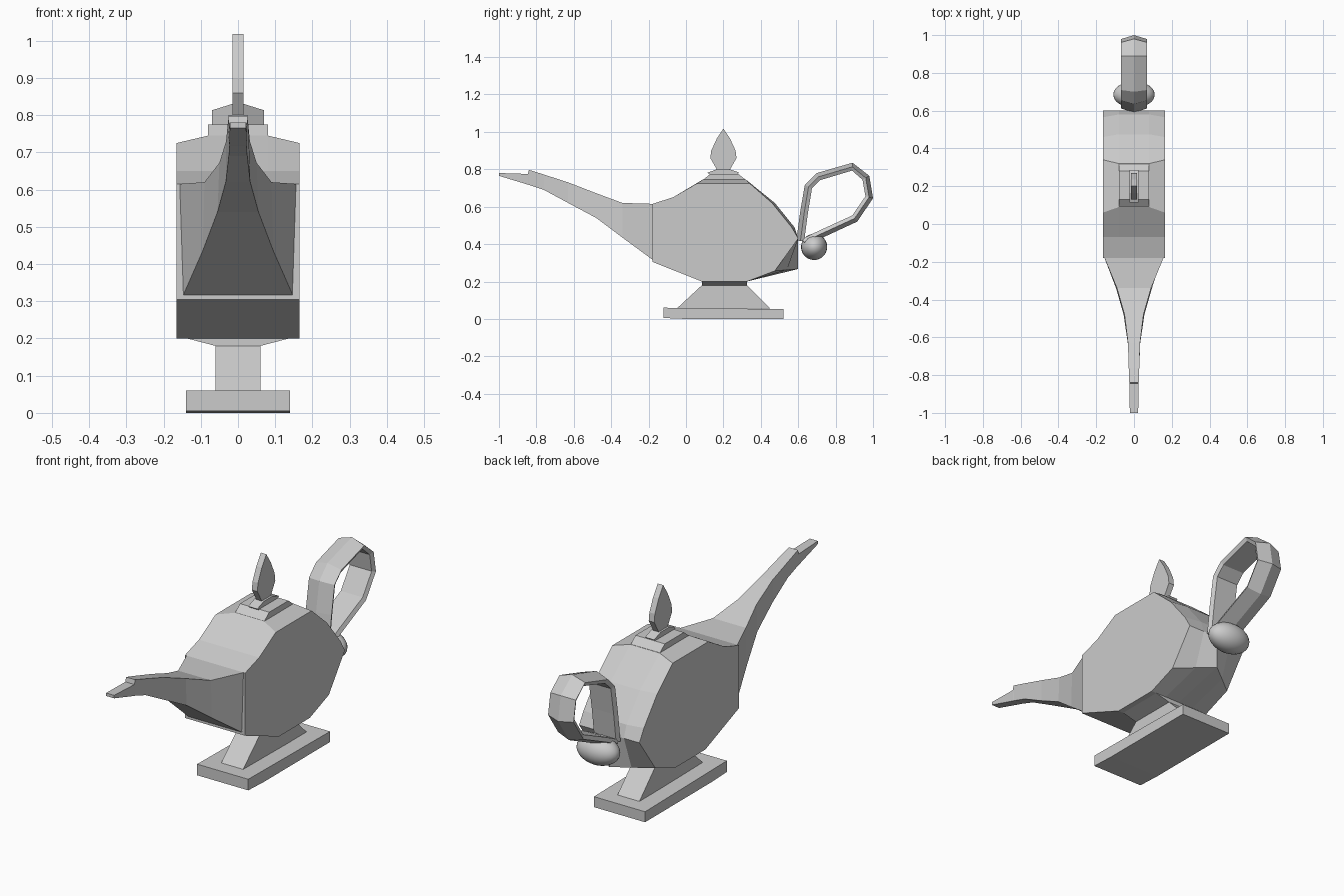
import bpy
import math

cube = bpy.data.objects.get("Cube")
if cube:
    bpy.data.objects.remove(cube)

mat = bpy.data.materials.new("plain grey")
mat.use_nodes = True
GREY = (0.6, 0.6, 0.6, 1)
mat.diffuse_color = GREY
mat.node_tree.nodes["Principled BSDF"].inputs["Base Color"].default_value = GREY


def loft(name, rings, close=False):
    """Join equal-length rings of points into one solid."""
    n, m = len(rings[0]), len(rings)
    verts = [p for ring in rings for p in ring]
    faces = []
    for i in range(m if close else m - 1):
        a, b = i * n, (i + 1) % m * n
        faces += [(a + k, a + (k + 1) % n, b + (k + 1) % n, b + k) for k in range(n)]
    if not close:
        faces += [tuple(range(n))[::-1], tuple(range((m - 1) * n, m * n))]
    me = bpy.data.meshes.new(name)
    me.from_pydata(verts, [], faces)
    me.materials.append(mat)
    ob = bpy.data.objects.new(name, me)
    bpy.context.collection.objects.link(ob)
    bpy.context.view_layer.objects.active = ob
    ob.select_set(True)
    bpy.ops.object.mode_set(mode='EDIT')
    bpy.ops.mesh.select_all(action='SELECT')
    bpy.ops.mesh.normals_make_consistent(inside=False)
    bpy.ops.object.mode_set(mode='OBJECT')
    ob.select_set(False)
    return ob


def slab(name, profile, half):
    """Extrude a side profile (y, z) across x."""
    return loft(name, [[(x, y, z) for y, z in profile] for x in (-half, half)])


# Body: flat sides, raised middle, pointed lower back
front = [(-.18, .615), (-.07, .65)]
back = [(.475, .62), (.58, .49), (.6, .43)]
below = [(.325, .2), (.085, .2), (-.18, .305)]
side = front + [(.06, .725), (.34, .725)] + [(.46, .62), (.565, .49), (.6, .43), (.475, .257)] + below
mid = front + [(.09, .745), (.32, .745)] + back + [(.54, .262)] + below
ridge = front + [(.09, .745), (.32, .745)] + back + [(.6, .267)] + below
loft("body", [[(x, y, z) for y, z in prof] for x, prof in
              ((-.165, side), (-.08, mid), (0, ridge), (.08, mid), (.165, side))])

# Spout: y, bottom z, top z, half widths below and above
stations = [(-.17, .31, .615, .15, .16), (-.34, .435, .62, .095, .09),
            (-.48, .54, .672, .055, .05), (-.63, .62, .73, .033, .032),
            (-.76, .69, .772, .025, .028), (-.84, .717, .797, .023, .025),
            (-.845, .718, .775, .023, .025), (-1, .765, .78, .022, .022)]
loft("spout", [[(-b, y, lo), (b, y, lo), (t, y, hi), (-t, y, hi)]
               for y, lo, hi, b, t in stations])

# Lid, its collar and the thin leaf-shaped knob
slab("lid", [(.08, .735), (.13, .775), (.28, .775), (.33, .735)], .08)
slab("lid_collar", [(.13, .77), (.115, .782), (.165, .8), (.235, .8), (.285, .782), (.27, .77)], .025)
knob = [(.17, .79), (.13, .86), (.135, .9), (.165, .965), (.2, 1.018),
        (.235, .965), (.265, .9), (.27, .86), (.23, .79)]
slab("lid_knob", knob, .015)

# Pedestal
slab("stem", [(-.05, .055), (.085, .18), (.085, .21), (.325, .21), (.325, .18), (.45, .055)], .06)
slab("foot", [(-.12, .005), (-.12, .06), (.52, .052), (.52, 0), (0, 0)], .14)
loft("stem_flare", [[(sx * w, y, z) for sx, y in ((-1, .085), (1, .085), (1, .325), (-1, .325))]
                    for w, z in ((.06, .18), (.145, .202))])

# Handle: ridged band swept round an open loop
path = [(.59, .42), (.61, .57), (.635, .715), (.7, .78), (.89, .835), (.98, .765),
        (1, .645), (.915, .52), (.727, .433), (.64, .39)]
section = [(0, 0), (.07, .022), (.06, .042), (-.06, .042), (-.07, .022)]
rings = []
for i, (y, z) in enumerate(path):
    (y0, z0), (y1, z1) = path[max(i - 1, 0)], path[min(i + 1, len(path) - 1)]
    dy, dz = y1 - y0, z1 - z0
    d = math.hypot(dy, dz)
    rings.append([(x, y + dz / d * t, z - dy / d * t) for x, t in section])
loft("handle", rings)

# Ball under the handle
bpy.ops.mesh.primitive_uv_sphere_add(segments=24, ring_count=14, radius=1, location=(0, .685, .385))
ball = bpy.context.object
ball.name = "handle_ball"
ball.scale = (.11, .07, .07)
ball.data.materials.append(mat)
bpy.ops.object.shade_smooth()
